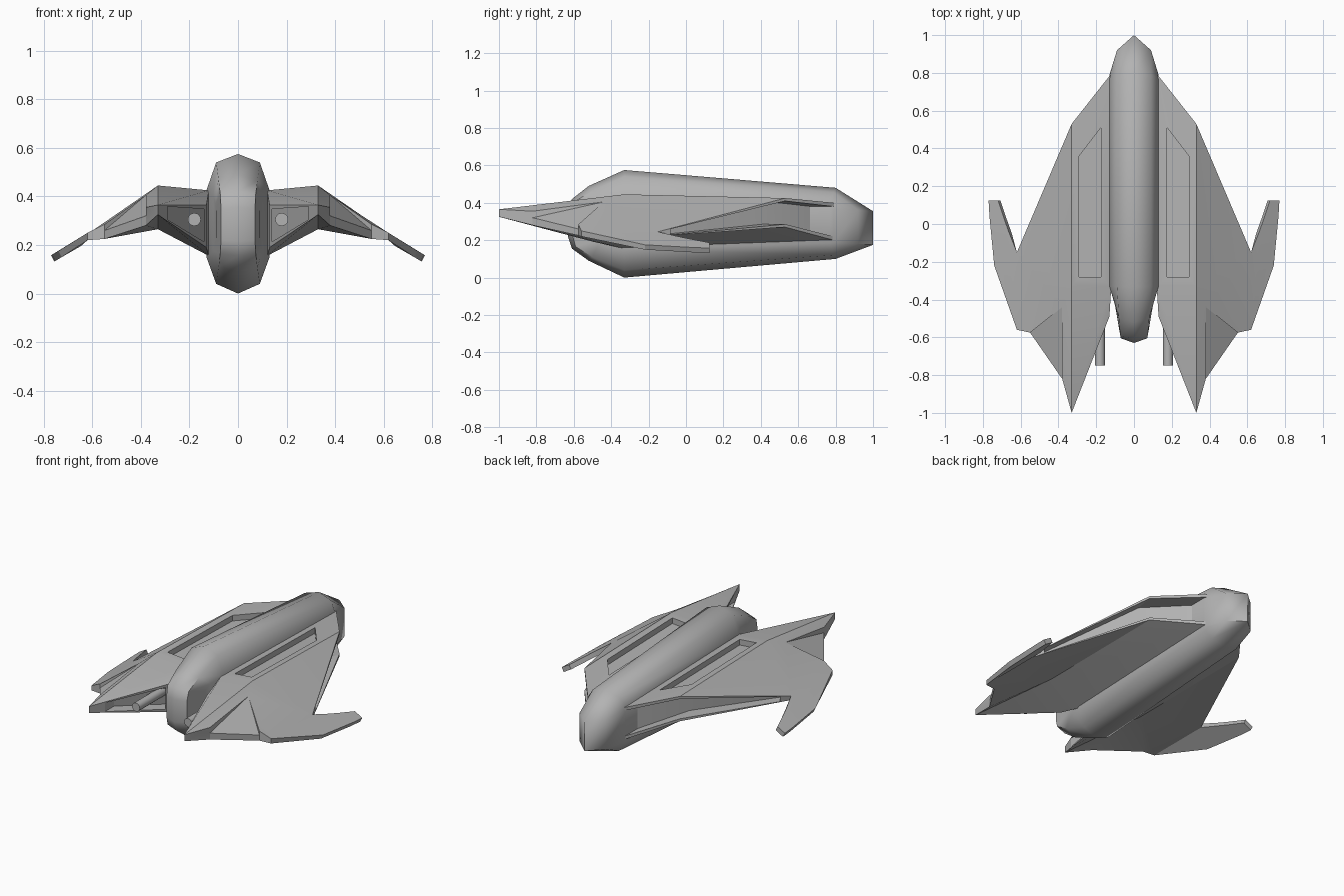
import bpy, bmesh
from mathutils import Vector as V

if "Cube" in bpy.data.objects:
    bpy.data.objects.remove(bpy.data.objects["Cube"])

# Mid grey paint
grey = bpy.data.materials.new("grey_paint")
grey.diffuse_color = (.45, .45, .45, 1)
grey.use_nodes = True
grey.node_tree.nodes["Principled BSDF"].inputs["Base Color"].default_value = grey.diffuse_color


def smooth(ob, angle):
    bpy.ops.object.select_all(action='DESELECT')
    bpy.context.view_layer.objects.active = ob
    ob.select_set(True)
    bpy.ops.object.shade_smooth_by_angle(angle=angle)
    ob.data.materials.append(grey)


def finish(bm, name, angle):
    bmesh.ops.remove_doubles(bm, verts=bm.verts, dist=0.0005)
    bmesh.ops.recalc_face_normals(bm, faces=bm.faces)
    me = bpy.data.meshes.new(name)
    bm.to_mesh(me)
    bm.free()
    ob = bpy.data.objects.new(name, me)
    bpy.context.collection.objects.link(ob)
    smooth(ob, angle)
    return ob


def mirror(ob):
    m = ob.modifiers.new("mirror", 'MIRROR')
    m.use_axis[0] = True


def face(bm, *pts):
    bm.faces.new([bm.verts.new(p) for p in pts])


def recess(bm, outer, inner, floor):
    """Sunken panel: border, walls and floor strips between two equal rows."""
    n = len(outer)
    for i in range(n):
        j = (i + 1) % n
        face(bm, outer[i], outer[j], inner[j], inner[i])
        face(bm, inner[i], inner[j], floor[j], floor[i])
    for i in range(n // 2 - 1):
        face(bm, floor[i], floor[i + 1], floor[n - 2 - i], floor[n - 1 - i])


# Hull: stations of (y, half width, top z, bottom z) for side, middle, centre
stations = [
    ((-.49, .09, .34, .23), (-.605, .07, .35, .22), (-.63, 0, .355, .215)),
    ((-.46, .093, .37, .20), (-.59, .073, .41, .165), (-.61, 0, .42, .155)),
    ((-.42, .102, .40, .175), (-.50, .08, .465, .11), (-.52, 0, .49, .09)),
    ((-.33, .13, .425, .15), (-.33, .09, .54, .04), (-.33, 0, .575, 0)),
    ((.77, .13, .40, .185), (.79, .09, .455, .12), (.80, 0, .48, .10)),
    ((.79, .13, .365, .19), (.92, .09, .36, .18), (1, 0, .355, .175)),
]
bm = bmesh.new()
rings = []
for s, m, c in stations:
    row = [(s, -1), (m, -1), (c, 1), (m, 1), (s, 1)]
    top = [(p[1] * k, p[0], p[2]) for p, k in row]
    low = [(p[1] * k, p[0], p[3]) for p, k in row]
    rings.append([bm.verts.new(p) for p in top + low[::-1]])
for a, b in zip(rings, rings[1:]):
    for i in range(10):
        j = (i + 1) % 10
        bm.faces.new((a[i], a[j], b[j], b[i]))
for r in (rings[0], rings[-1]):
    for i in range(4):
        bm.faces.new((r[i], r[i + 1], r[8 - i], r[9 - i]))
finish(bm, "hull", 0.95)

# Wing corners: x, y, top z, bottom z
corners = {
    'root_back': (.125, .79, .40, .20), 'root_mid': (.12, -.33, .425, .155),
    'root_front': (.13, -.49, .365, .19),
    'ridge_back': (.33, .53, .425, .27), 'ridge_mid': (.33, -.33, .445, .265),
    'tip': (.33, -1, .365, .325),
    'notch_a': (.38, -.82, .355, .28), 'notch_b': (.55, -.575, .285, .225),
    'claw_in': (.62, -.15, .245, .22), 'claw_out': (.62, -.56, .25, .22),
}
T = {k: (x, y, t) for k, (x, y, t, b) in corners.items()}
B = {k: (x, y, b) for k, (x, y, t, b) in corners.items()}
notch = (.38, -.44, .405)
na, nb = (.38, -.82, .32), (.55, -.575, .26)


def hollow(bm, names, ends, pushes):
    """Hollow out the edge face along the named corners."""
    tops, lows = [V(T[n]) for n in names], [V(B[n]) for n in names]
    t, b = tops[:], lows[:]
    for i, j, f in ((0, 1, ends[0]), (-1, -2, ends[1])):
        t[i] = tops[i].lerp(tops[j], f)
        b[i] = lows[i].lerp(lows[j], f)
    it = [p.lerp(q, .1) for p, q in zip(t, b)]
    ib = [q.lerp(p, .1) for p, q in zip(t, b)]
    ft = [p + V(d) for p, d in zip(it, pushes)]
    fb = [p + V(d) for p, d in zip(ib, pushes)]
    recess(bm, tops + lows[::-1], it + ib[::-1], ft + fb[::-1])


# Inner wing with sunken panel and hollow leading and front edges
bm = bmesh.new()
panel = [V(p) for p in ((.175, .51, .416), (.29, .36, .425), (.29, -.28, .44), (.175, -.28, .43))]
recess(bm, [T['root_back'], T['ridge_back'], T['ridge_mid'], T['root_mid']],
       panel, [p - V((0, 0, .035)) for p in panel])
face(bm, T['root_mid'], T['ridge_mid'], T['tip'], T['root_front'])
face(bm, B['root_mid'], B['ridge_mid'], B['tip'], B['root_front'])
face(bm, B['root_back'], B['ridge_back'], B['ridge_mid'], B['root_mid'])
face(bm, T['root_mid'], T['root_front'], B['root_front'], B['root_mid'])
face(bm, T['root_back'], T['root_mid'], B['root_mid'], B['root_back'])
hollow(bm, ['root_back', 'ridge_back', 'claw_in'], (.01, .1),
       [(0, -.12, 0), (-.02, -.12, 0), (-.025, -.06, 0)])
hollow(bm, ['root_front', 'tip'], (.05, .2), [(0, .09, 0), (0, .09, 0)])

# Outer wing with triangular notch
face(bm, T['ridge_mid'], T['ridge_back'], T['claw_in'])
face(bm, T['ridge_mid'], T['claw_in'], T['claw_out'], T['notch_b'], notch)
face(bm, T['ridge_mid'], notch, T['notch_a'], T['tip'])
face(bm, notch, na, nb)
face(bm, notch, T['notch_a'], na)
face(bm, notch, nb, T['notch_b'])
face(bm, T['tip'], T['notch_a'], na, B['notch_a'], B['tip'])
face(bm, na, nb, B['notch_b'], B['notch_a'])
face(bm, T['notch_b'], T['claw_out'], B['claw_out'], B['notch_b'], nb)
face(bm, B['ridge_mid'], B['ridge_back'], B['claw_in'])
face(bm, B['ridge_mid'], B['claw_in'], B['claw_out'], B['notch_b'])
face(bm, B['ridge_mid'], B['notch_b'], B['notch_a'], B['tip'])

# Wing claw
plan = [(.66, -.05), (.685, .02), (.72, .125), (.77, .125), (.765, .04), (.74, -.22)]
top = [(x, y, .245 - (x - .62) * .58) for x, y in plan]
low = [(x - .013, y, z - .026) for x, y, z in top]
top = [T['claw_in']] + top + [T['claw_out']]
low = [B['claw_in']] + low + [B['claw_out']]
face(bm, *top)
face(bm, *low)
for i in range(len(top) - 1):
    face(bm, top[i], top[i + 1], low[i + 1], low[i])
mirror(finish(bm, "wings", 0.3))

# Twin guns
bm = bmesh.new()
bmesh.ops.create_cone(bm, cap_ends=True, segments=12, radius1=.027, radius2=.027, depth=.35)
for v in bm.verts:
    x, y, z = v.co
    v.co = (x + .18, z - .575, y + .305)
mirror(finish(bm, "guns", 0.6))
